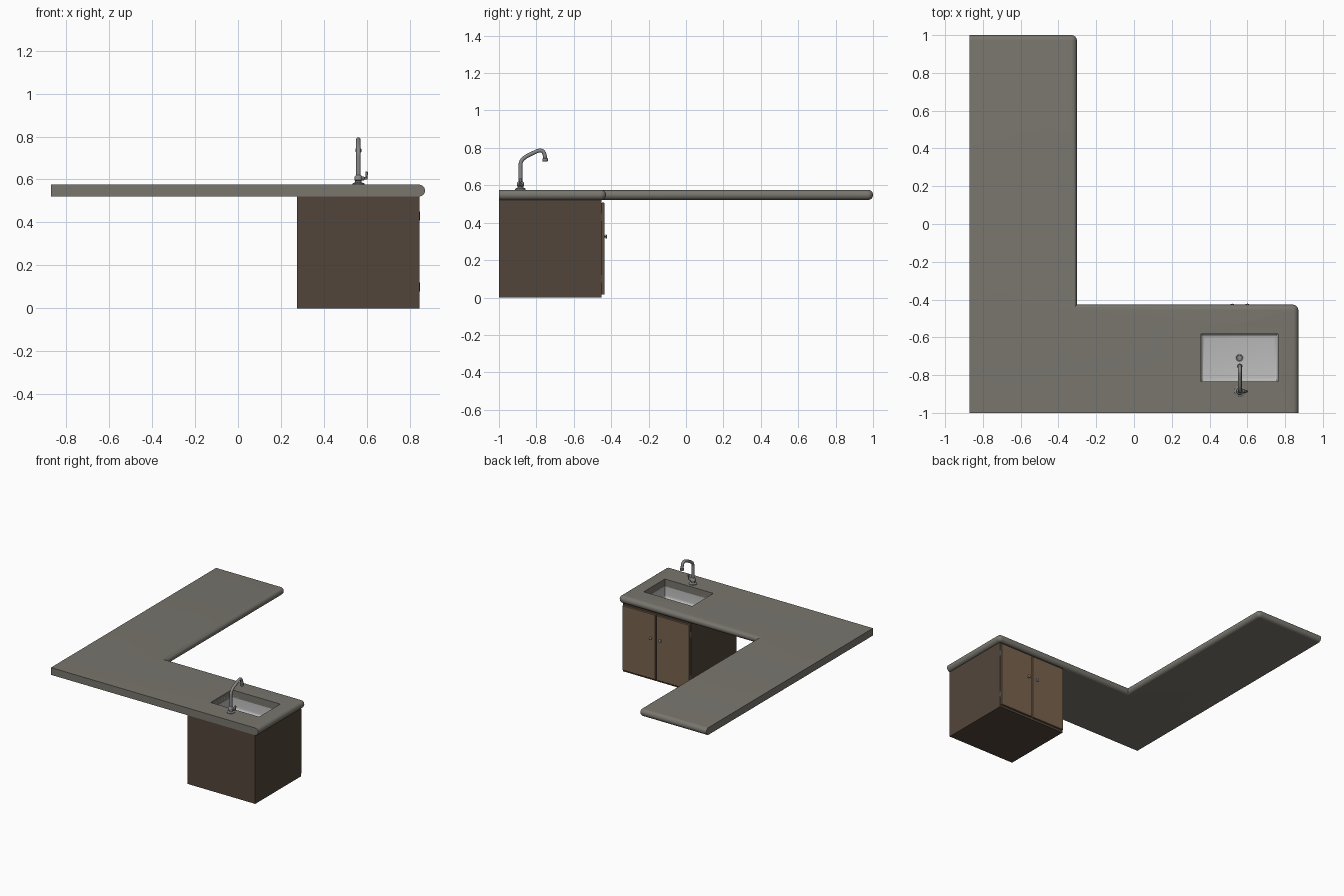
import bpy, bmesh, math
from mathutils import Vector

if "Cube" in bpy.data.objects:
    bpy.data.objects.remove(bpy.data.objects["Cube"])


def material(name, rgb):
    m = bpy.data.materials.new(name)
    m.diffuse_color = (*rgb, 1)
    m.use_nodes = True
    m.node_tree.nodes["Principled BSDF"].inputs["Base Color"].default_value = m.diffuse_color
    return m


STONE = material("stone", (0.19, 0.18, 0.155))
DARK = material("dark_wood", (0.085, 0.06, 0.042))
WOOD = material("door_wood", (0.19, 0.125, 0.075))
STEEL = material("steel", (0.5, 0.5, 0.5))
METAL = material("tap_metal", (0.25, 0.25, 0.25))


def finish(name, bm, mat, smooth=False):
    bmesh.ops.recalc_face_normals(bm, faces=bm.faces)
    me = bpy.data.meshes.new(name)
    bm.to_mesh(me)
    bm.free()
    ob = bpy.data.objects.new(name, me)
    bpy.context.collection.objects.link(ob)
    if mat:
        me.materials.append(mat)
    bpy.ops.object.select_all(action='DESELECT')
    bpy.context.view_layer.objects.active = ob
    ob.select_set(True)
    if smooth:
        bpy.ops.object.shade_smooth_by_angle(angle=math.radians(40))
    return ob


def box_bm(lo, hi):
    bm = bmesh.new()
    bmesh.ops.create_cube(bm, size=1)
    for v in bm.verts:
        v.co = Vector([lo[i] + (v.co[i] + 0.5) * (hi[i] - lo[i]) for i in range(3)])
    return bm


def lathe(name, profile, origin, axis, mat, n=20):
    """Turn (radius, height) points around an axis starting at origin."""
    bm = bmesh.new()
    rot = Vector((0, 0, 1)).rotation_difference(Vector(axis))
    rings = [[bm.verts.new(Vector(origin) + rot @ Vector((
        r * math.cos(2 * math.pi * k / n), r * math.sin(2 * math.pi * k / n), h)))
        for k in range(n)] for r, h in profile]
    skin(bm, rings)
    return finish(name, bm, mat, True)


def skin(bm, rings):
    n = len(rings[0])
    for a, b in zip(rings, rings[1:]):
        for k in range(n):
            bm.faces.new((a[k], a[(k + 1) % n], b[(k + 1) % n], b[k]))
    bm.faces.new(rings[0][::-1])
    bm.faces.new(rings[-1])


def pipe(name, points, radius, mat):
    cu = bpy.data.curves.new(name, 'CURVE')
    cu.dimensions = '3D'
    cu.bevel_depth, cu.bevel_resolution, cu.use_fill_caps = radius, 4, True
    cu.materials.append(mat)
    s = cu.splines.new('POLY')
    s.points.add(len(points) - 1)
    for p, co in zip(s.points, points):
        p.co = (*co, 1)
    ob = bpy.data.objects.new(name, cu)
    bpy.context.collection.objects.link(ob)
    return ob


# L-shaped countertop: outline rings stacked along a bullnose profile
Z0, Z1, CORNER = 0.521, 0.576, 0.03
R = (Z1 - Z0) / 2


def outline(d):
    def arc(cx, cy):
        return [(cx + (CORNER - d) * math.cos(a), cy + (CORNER - d) * math.sin(a))
                for a in (math.radians(15 * i) for i in range(7))]
    return ([(-0.87, -1), (0.87 - d, -1)] + arc(0.87 - CORNER, -0.427 - CORNER)
            + [(-0.302 - d, -0.427 - d)] + arc(-0.302 - CORNER, 1 - CORNER) + [(-0.87, 1 - d)])


bm = bmesh.new()
rings = []
for i in range(13):
    t = math.radians(-90 + 15 * i)
    rings.append([bm.verts.new((x, y, Z0 + R + R * math.sin(t)))
                  for x, y in outline(R * (1 - math.cos(t)))])
skin(bm, rings)
counter = finish("countertop", bm, STONE, True)

# sink opening
SX0, SX1, SY0, SY1 = 0.355, 0.762, -0.835, -0.582
cutter = finish("sink_cutter", box_bm((SX0, SY0, 0.4), (SX1, SY1, 0.7)), None)
cutter.hide_render = True
bpy.context.view_layer.objects.active = counter
mod = counter.modifiers.new("opening", 'BOOLEAN')
mod.object, mod.operation, mod.solver = cutter, 'DIFFERENCE', 'EXACT'
bpy.ops.object.modifier_move_to_index(modifier="opening", index=0)
bpy.ops.object.modifier_apply(modifier="opening")
bpy.data.objects.remove(cutter)

# sink basin: open box with rounded lower edges
bm = box_bm((SX0, SY0, 0.435), (SX1, SY1, 0.55))
bm.normal_update()
bmesh.ops.delete(bm, geom=[f for f in bm.faces if f.normal.z > 0.9], context='FACES')
bmesh.ops.bevel(bm, geom=[e for e in bm.edges if all(v.co.z < 0.44 for v in e.verts)],
                offset=0.02, segments=4, profile=0.5, affect='EDGES')
finish("sink_basin", bm, STEEL, True)
lathe("sink_drain", [(0.022, 0), (0.022, 0.003), (0.016, 0.003), (0.014, 0.001)],
      ((SX0 + SX1) / 2, (SY0 + SY1) / 2, 0.435), (0, 0, 1), METAL)

# cabinet body, open on top under the counter
CX = 0.56
bm = box_bm((CX - 0.285, -1, 0), (CX + 0.285, -0.452, Z0))
bm.normal_update()
bmesh.ops.delete(bm, geom=[f for f in bm.faces if f.normal.z > 0.9], context='FACES')
finish("cabinet_body", bm, DARK)

# doors, knobs and hinges mirrored about the cabinet centre
for side, s in (("left", -1), ("right", 1)):
    xs = sorted((CX + s * 0.003, CX + s * 0.281))
    bm = box_bm((xs[0], -0.452, 0.015), (xs[1], -0.437, 0.507))
    bmesh.ops.bevel(bm, geom=bm.edges[:], offset=0.002, segments=1, affect='EDGES')
    finish(side + "_door", bm, WOOD)
    lathe(side + "_knob", [(0.008, 0), (0.005, 0.003), (0.005, 0.006), (0.011, 0.008),
                           (0.011, 0.011), (0.007, 0.014), (0.001, 0.015)],
          (CX + s * 0.04, -0.437, 0.325), (0, 1, 0), METAL)
    for tag, z in (("lower", 0.08), ("upper", 0.41)):
        lathe(f"{side}_{tag}_hinge", [(0.004, 0), (0.004, 0.04)],
              (CX + s * 0.282, -0.45, z), (0, 0, 1), METAL, 10)

# tap: turned base, swan-neck spout, nozzle and side lever
TY = -0.885
lathe("tap_base", [(0.028, 0), (0.028, 0.005), (0.024, 0.008), (0.015, 0.01), (0.015, 0.018),
                   (0.019, 0.022), (0.019, 0.036), (0.015, 0.041), (0.011, 0.045)],
      (CX, TY, Z1), (0, 0, 1), METAL)
path = [(CX, TY, 0.6), (CX, TY, 0.705)]
ctrl = [Vector(path[-1])] + [Vector((CX, y, z)) for y, z in
        ((-0.885, 0.74), (-0.862, 0.752), (-0.81, 0.776), (-0.76, 0.803), (-0.754, 0.77), (-0.753, 0.738))]
for k in (0, 3):
    a, b, c, d = ctrl[k:k + 4]
    for i in range(1, 11):
        t = i / 10
        path.append(tuple(a * (1 - t) ** 3 + b * 3 * t * (1 - t) ** 2
                          + c * 3 * t * t * (1 - t) + d * t ** 3))
pipe("tap_spout", path, 0.0105, METAL)
lathe("tap_nozzle", [(0.011, 0), (0.014, 0.003), (0.014, 0.016), (0.011, 0.019)],
      (CX, -0.753, 0.726), (0, 0, 1), METAL)
lathe("tap_lever_stem", [(0.01, 0), (0.01, 0.016), (0.006, 0.018), (0.006, 0.026)],
      (CX + 0.01, TY, 0.605), (1, 0, 0), METAL)
lathe("tap_lever_handle", [(0.004, 0), (0.004, 0.016), (0.006, 0.022), (0.006, 0.034), (0.003, 0.037)],
      (CX + 0.038, TY, 0.6), (0, 0, 1), METAL)
